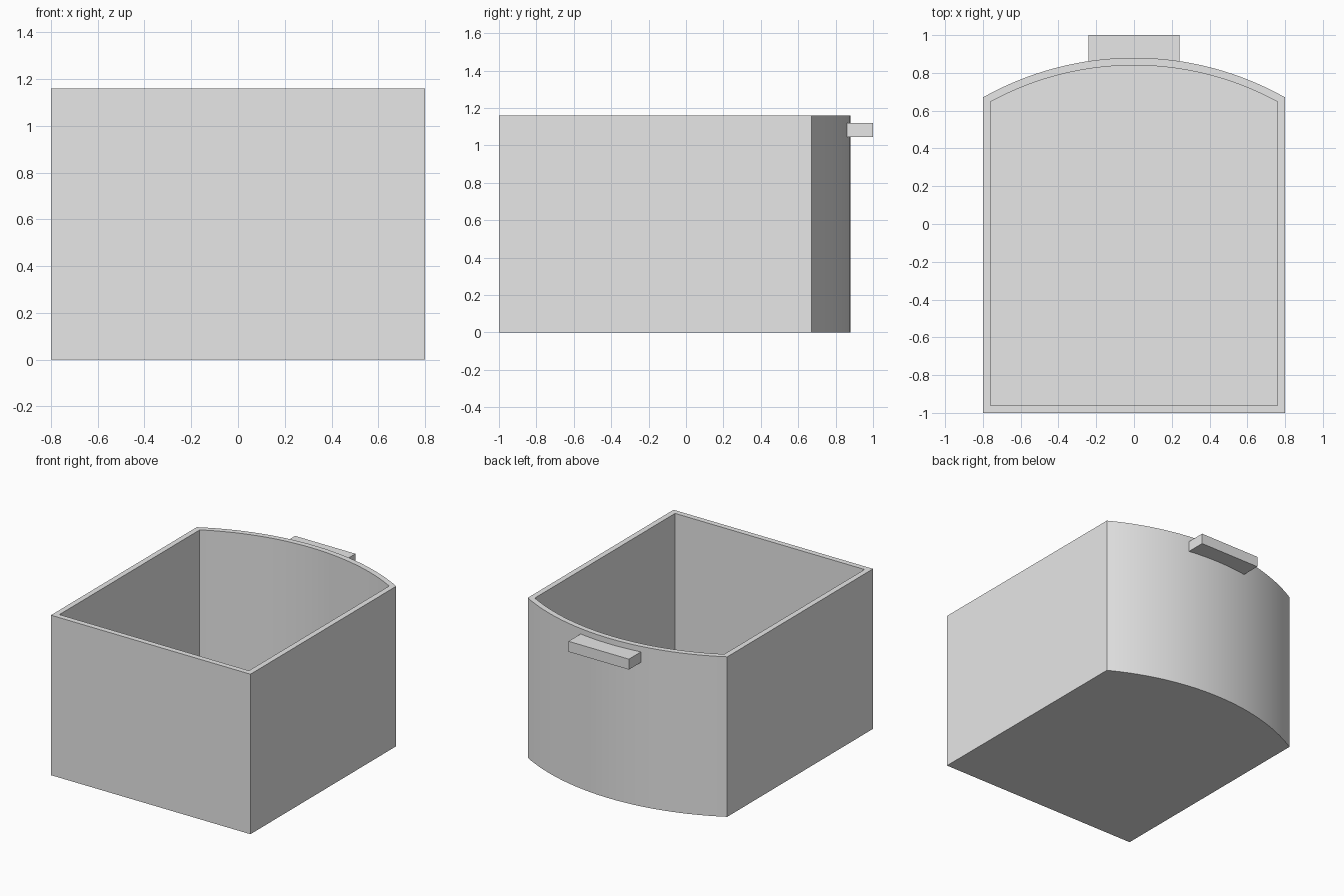
import bpy
import bmesh
import math
from mathutils import Matrix

cube = bpy.data.objects.get("Cube")
if cube:
    bpy.data.objects.remove(cube, do_unlink=True)

HEIGHT = 1.16
FLOOR = 0.04
WALL = 0.04
RADIUS = 1.63
ARC_TOP = 0.88
SEGMENTS = 32

grey = bpy.data.materials.new("plain grey")
grey.use_nodes = True
colour = (0.8, 0.8, 0.8, 1)
grey.diffuse_color = colour
grey.node_tree.nodes["Principled BSDF"].inputs["Base Color"].default_value = colour


def outline(bm, inset, z):
    """Rectangle with a bowed back, shrunk by inset, at height z."""
    half, radius = 0.8 - inset, RADIUS - inset
    swing = math.asin(half / radius)
    points = [(-half, inset - 1), (half, inset - 1)]
    for i in range(SEGMENTS + 1):
        a = swing * (1 - 2 * i / SEGMENTS)
        points.append((radius * math.sin(a), ARC_TOP - RADIUS + radius * math.cos(a)))
    return [bm.verts.new((x, y, z)) for x, y in points]


def finish(name, bm):
    bmesh.ops.recalc_face_normals(bm, faces=bm.faces)
    mesh = bpy.data.meshes.new(name)
    bm.to_mesh(mesh)
    bm.free()
    mesh.materials.append(grey)
    obj = bpy.data.objects.new(name, mesh)
    bpy.context.collection.objects.link(obj)
    return obj


# Open bin: outer wall, rim, inner wall and floor
bm = bmesh.new()
loops = [outline(bm, 0, 0), outline(bm, 0, HEIGHT),
         outline(bm, WALL, HEIGHT), outline(bm, WALL, FLOOR)]
for low, high in zip(loops, loops[1:]):
    for i in range(len(low)):
        j = (i + 1) % len(low)
        bm.faces.new((low[i], low[j], high[j], high[i]))
bm.faces.new(loops[0])
bm.faces.new(loops[-1])
bin_body = finish("bin_body", bm)
bpy.ops.object.select_all(action="DESELECT")
bin_body.select_set(True)
bpy.context.view_layer.objects.active = bin_body
bpy.ops.object.shade_smooth_by_angle(angle=math.radians(20))

# Block handle on the bowed back
bm = bmesh.new()
bmesh.ops.create_cube(bm, size=1, matrix=Matrix.Translation((0, 0.93, 1.082))
                      @ Matrix.Diagonal((0.484, 0.14, 0.076, 1)))
finish("back_handle", bm)
